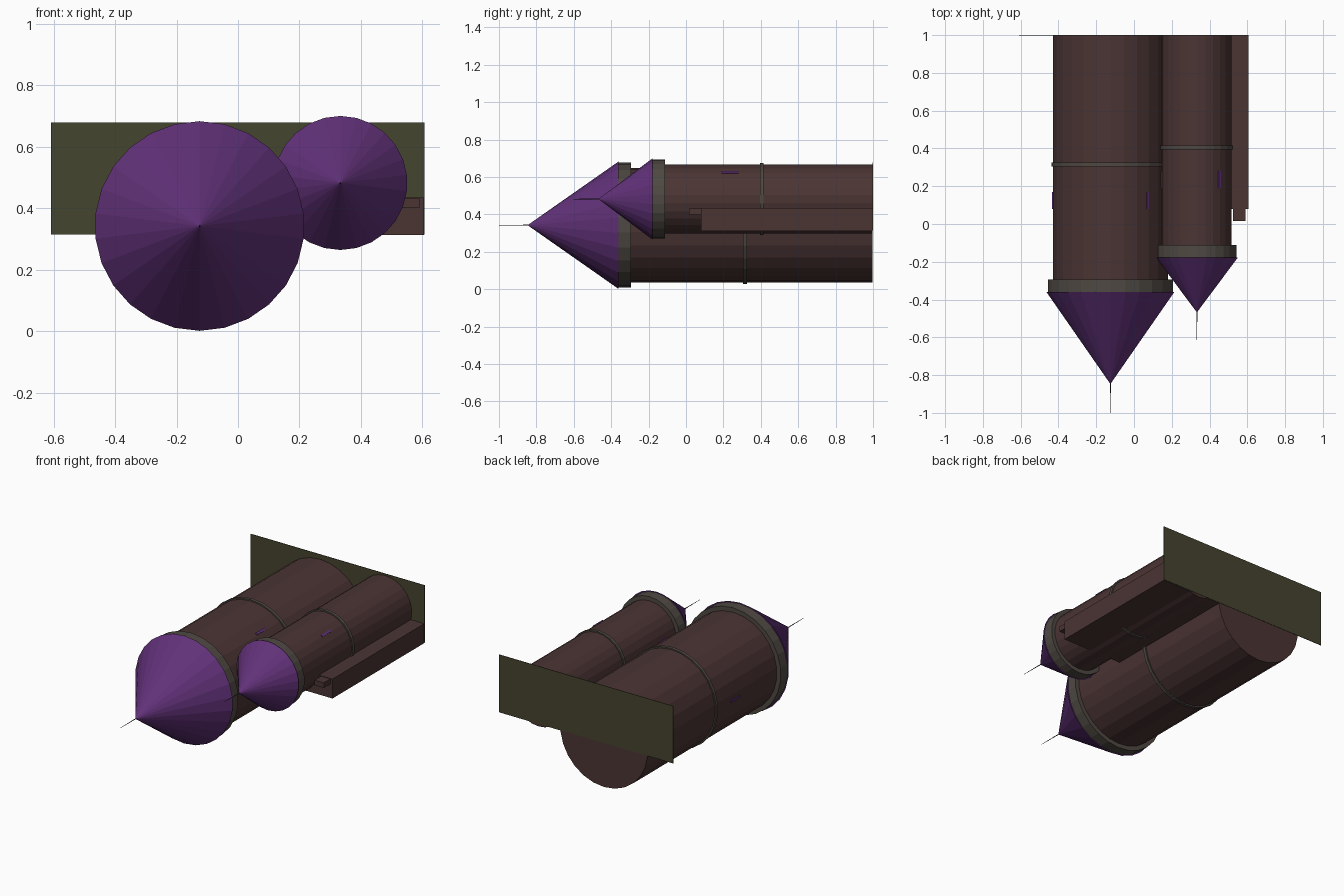
import bpy, bmesh, math

if "Cube" in bpy.data.objects:
    bpy.data.objects.remove(bpy.data.objects["Cube"])

SIDES = 26


def material(name, rgb):
    m = bpy.data.materials.new(name)
    m.diffuse_color = (*rgb, 1)
    m.use_nodes = True
    m.node_tree.nodes["Principled BSDF"].inputs["Base Color"].default_value = m.diffuse_color
    return m


PURPLE = material("purple_roof", (0.120, 0.031, 0.190))
BROWN = material("brown_wall", (0.070, 0.035, 0.034))
STONE = material("grey_trim", (0.078, 0.066, 0.055))
OLIVE = material("olive_ground", (0.060, 0.058, 0.028))
DARK = material("dark_spire", (0.045, 0.040, 0.038))


def finish(name, bm, mat):
    bmesh.ops.recalc_face_normals(bm, faces=bm.faces)
    me = bpy.data.meshes.new(name)
    bm.to_mesh(me)
    bm.free()
    me.materials.append(mat)
    ob = bpy.data.objects.new(name, me)
    bpy.context.collection.objects.link(ob)
    return ob


def drum(name, cx, cz, y0, r0, y1, r1, mat, n=SIDES):
    """Closed cylinder or cone lying along y; r0 = 0 makes a tip."""
    bm = bmesh.new()

    def ring(y, r):
        if r == 0:
            return [bm.verts.new((cx, y, cz))]
        return [bm.verts.new((cx + r * math.sin(2 * math.pi * i / n), y,
                              cz + r * math.cos(2 * math.pi * i / n))) for i in range(n)]

    a, b = ring(y0, r0), ring(y1, r1)
    for i in range(n):
        j = (i + 1) % n
        if len(a) == 1:
            bm.faces.new((a[0], b[i], b[j]))
        else:
            bm.faces.new((a[i], b[i], b[j], a[j]))
    if len(a) > 1:
        bm.faces.new(a)
    bm.faces.new(b)
    return finish(name, bm, mat)


def box(name, lo, hi, mat):
    bm = bmesh.new()
    bmesh.ops.create_cube(bm, size=1)
    for v in bm.verts:
        v.co = [(lo[k] + hi[k]) / 2 + v.co[k] * (hi[k] - lo[k]) for k in range(3)]
    return finish(name, bm, mat)


def tower(name, cx, cz, r, collar, roof, tip, spire, eave, collar_end, band, window):
    drum(name + "_wall", cx, cz, eave + 0.01, r, 0.998, r, BROWN)
    drum(name + "_parapet", cx, cz, eave, collar, collar_end, collar, STONE)
    drum(name + "_roof", cx, cz, tip, 0, eave, roof, PURPLE)
    drum(name + "_spire", cx, cz, spire, 0.001, tip + 0.02, 0.003, DARK, 6)
    drum(name + "_band", cx, cz, band - 0.01, r + 0.008, band + 0.01, r + 0.008, STONE)
    # narrow slit windows set around the wall
    for k, deg in enumerate((50, 180)):
        a = math.radians(deg)
        w = box(f"{name}_window_{k}", (-0.004, -0.045, -0.007), (0.004, 0.045, 0.007), PURPLE)
        w.location = (cx + r * math.cos(a), window, cz + r * math.sin(a))
        w.rotation_euler = (0, -a, 0)


# the two towers, lying along y
tower("large_tower", -0.125, 0.342, 0.306, 0.334, 0.341, -0.847, -1.0,
      -0.36, -0.293, 0.315, 0.125)
tower("small_tower", 0.333, 0.482, 0.185, 0.211, 0.218, -0.468, -0.615,
      -0.178, -0.112, 0.405, 0.235)

# low side building with a projecting ledge
box("side_building", (0.15, 0.08, 0.312), (0.605, 0.998, 0.435), BROWN)
box("side_ledge", (0.525, 0.015, 0.40), (0.59, 0.09, 0.432), BROWN)

# thin base plate at the back
box("base_plate", (-0.609, 0.997, 0.315), (0.607, 1.0, 0.678), OLIVE)
